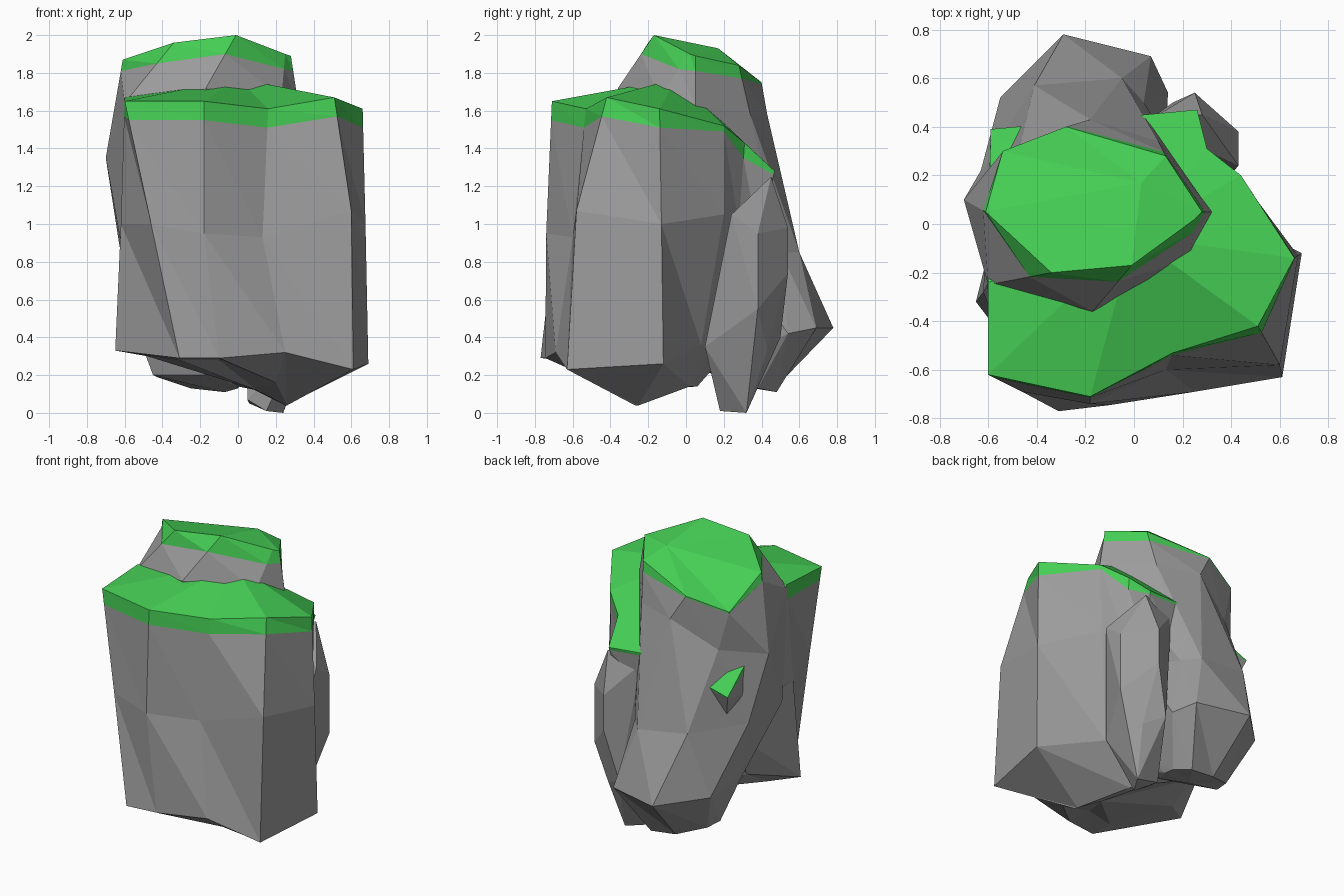
import bpy, bmesh
from mathutils import Vector

moss = bpy.data.materials.new("moss")
moss.diffuse_color = (0.06, 0.62, 0.09, 1)
stone = bpy.data.materials.new("stone")
stone.diffuse_color = (0.33, 0.33, 0.33, 1)


def finish(name, bm):
    bmesh.ops.recalc_face_normals(bm, faces=bm.faces[:])
    me = bpy.data.meshes.new(name)
    bm.to_mesh(me)
    bm.free()
    me.materials.append(stone)
    me.materials.append(moss)
    ob = bpy.data.objects.new(name, me)
    bpy.context.collection.objects.link(ob)
    return ob


def rock(name, rings, apex, base, bands):
    """Loft rings from the top down; the first wall strip and the cap are moss."""
    bm = bmesh.new()
    top, second = rings[0], rings[1]
    # moss rim: a short way down each column
    rim = [Vector(t).lerp(Vector(s), min(0.9, d / max(t[2] - s[2], 0.01)))
           for t, s, d in zip(top, second, bands)]
    loops = [[bm.verts.new(p) for p in r] for r in [top, rim] + rings[1:]]
    n = len(top)
    a, b = bm.verts.new(apex), bm.verts.new(base)
    for i in range(n):
        j = (i + 1) % n
        bm.faces.new((a, loops[0][i], loops[0][j])).material_index = 1
        bm.faces.new((b, loops[-1][j], loops[-1][i]))
        for k in range(len(loops) - 1):
            u, v = loops[k], loops[k + 1]
            for tri in ((u[i], v[i], v[j]), (u[i], v[j], u[j])):
                bm.faces.new(tri).material_index = 1 if k == 0 else 0
    return finish(name, bm)


# broad front rock with a sloping mossy top
rock("front_rock", [
    [(-.60, -.24, 1.67), (-.60, -.62, 1.65), (-.18, -.71, 1.65), (.16, -.53, 1.61),
     (.51, -.42, 1.67), (.66, -.14, 1.61), (.44, .20, 1.52), (.30, .31, 1.43),
     (.26, .47, 1.28), (-.06, .44, 1.30), (-.59, .39, 1.13)],
    [(-.62, -.28, 1.0), (-.46, -.69, 1.0), (-.18, -.74, .95), (.13, -.60, .93),
     (.60, -.58, 1.07), (.675, -.13, 1.0), (.43, .20, 1.05), (.30, .28, 1.0),
     (.22, .38, .95), (-.10, .40, .9), (-.50, .28, .85)],
    [(-.65, -.32, .33), (-.31, -.77, .29), (-.10, -.745, .29), (.25, -.69, .32),
     (.61, -.63, .23), (.69, -.12, .26), (.30, .08, .36), (.20, .15, .35),
     (.10, .20, .3), (-.10, .22, .3), (-.50, .05, .45)],
    [(-.48, -.20, .30), (-.31, -.60, .28), (-.10, -.55, .28), (.20, -.45, .16),
     (.26, -.27, .04), (.25, -.25, .04), (.05, .02, .14), (.02, .04, .14),
     (0, .06, .14), (-.10, .08, .2), (-.40, .05, .35)]],
    (0, -.05, 1.77), (.1, -.2, .12),
    [.1] * 6 + [.03, .08, .02, .02, .01])

# tall leaning rock behind it
rock("tall_rock", [
    [(-.34, -.20, 1.96), (-.01, -.17, 2.0), (.25, .02, 1.90), (.28, .05, 1.89),
     (.13, .28, 1.84), (-.28, .40, 1.75), (-.54, .30, 1.67), (-.61, .05, 1.87)],
    [(-.60, -.25, 1.64), (-.17, -.36, 1.72), (.23, -.14, 1.67), (.32, .05, 1.63),
     (.10, .34, 1.58), (-.18, .43, 1.58), (-.47, .32, 1.40), (-.70, .10, 1.35)],
    [(-.62, -.16, .9), (-.17, -.25, .9), (.15, 0, .9), (.12, .20, .9), (.04, .50, .85),
     (-.05, .60, .85), (-.41, .57, .9), (-.63, .22, .9)],
    [(-.56, .20, .50), (-.17, 0, .3), (.02, .10, .25), (.05, .20, .25), (.14, .54, .42),
     (.07, .69, .45), (-.29, .78, .45), (-.55, .52, .48)],
    [(-.45, .27, .20), (-.17, .17, .2), (-.05, .20, .16), (0, .30, .14), (0, .38, .13),
     (-.07, .48, .11), (-.25, .47, .13), (-.43, .38, .19)]],
    (.03, .17, 1.93), (-.2, .3, .14),
    [.11, .1, .08, .08, .07, .01, .01, .06])

# slim rock wedged in at the back right
bm = bmesh.new()
for p in [(.43, .24, 1.05), (.28, .45, 1.25), (.05, .42, 1.20), (.25, .54, .98),
          (.25, .54, .74), (.43, .38, .95), (.43, .38, .55),
          (.36, .20, .60), (.31, .10, .35), (.29, .43, .33), (.16, .50, .40),
          (.05, .20, .07), (.15, .18, .01), (.24, .32, .0), (.06, .30, .05)]:
    bm.verts.new(p)
hull = bmesh.ops.convex_hull(bm, input=bm.verts[:])
bmesh.ops.delete(bm, geom=[g for g in hull["geom_interior"] if isinstance(g, bmesh.types.BMVert)],
                 context='VERTS')
finish("slim_rock", bm)
